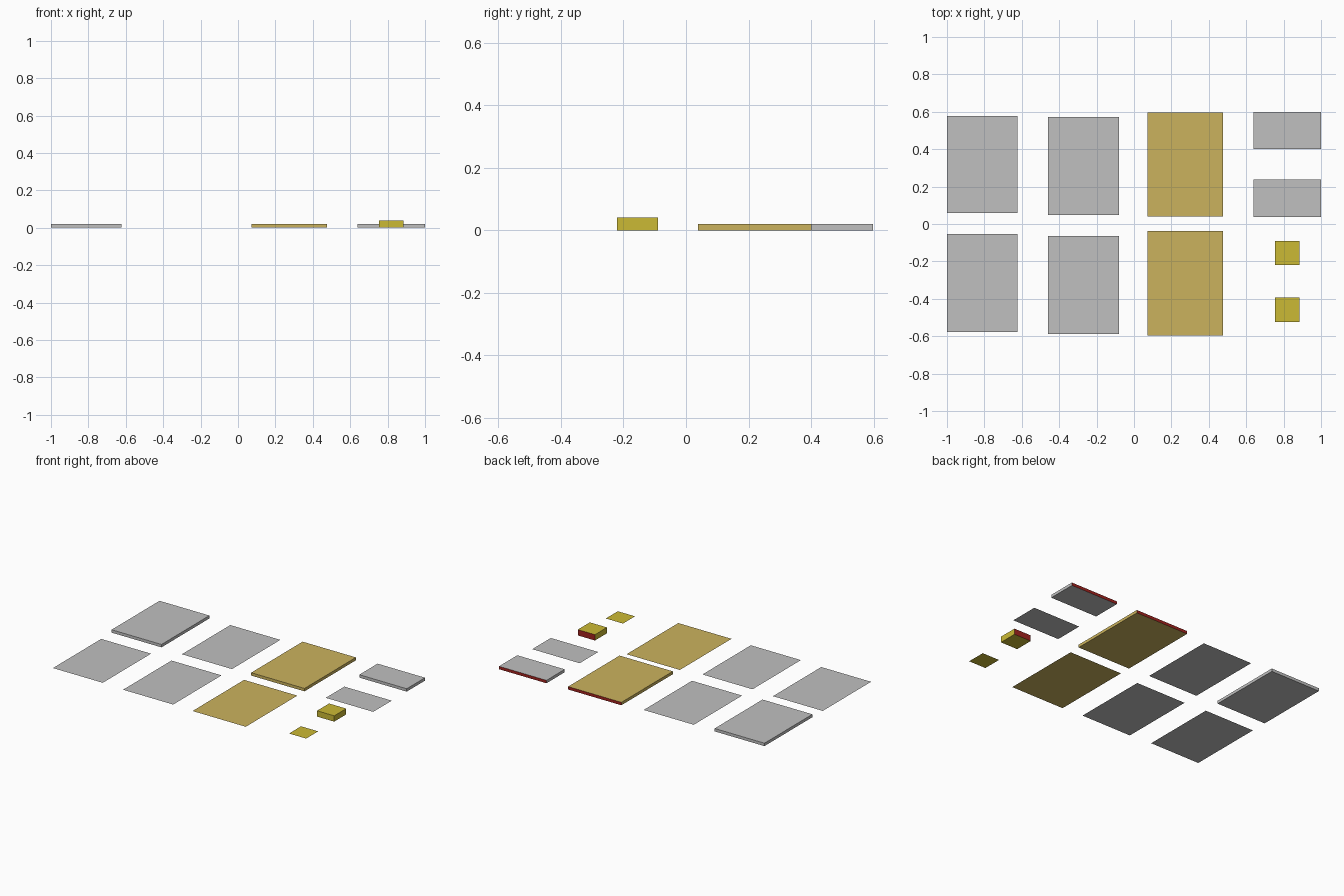
import bpy, bmesh

if "Cube" in bpy.data.objects:
    bpy.data.objects.remove(bpy.data.objects["Cube"])


def material(name, rgb):
    m = bpy.data.materials.new(name)
    m.diffuse_color = (*rgb, 1)
    m.use_nodes = True
    m.node_tree.nodes["Principled BSDF"].inputs["Base Color"].default_value = m.diffuse_color
    return m


GREY = material("light grey", (0.53, 0.53, 0.53))
GOLD = material("pale gold", (0.60, 0.45, 0.11))
YELLOW = material("yellow", (0.60, 0.49, 0.035))
RED = material("dark red", (0.36, 0.016, 0.013))


def finish(name, bm, mats):
    me = bpy.data.meshes.new(name)
    bm.to_mesh(me)
    bm.free()
    for m in mats:
        me.materials.append(m)
    ob = bpy.data.objects.new(name, me)
    bpy.context.collection.objects.link(ob)
    return ob


def sheet(name, x0, x1, y0, y1, mat):
    """Flat single-sided panel lying on the floor, facing up."""
    bm = bmesh.new()
    corners = ((x0, y0), (x1, y0), (x1, y1), (x0, y1))
    bm.faces.new([bm.verts.new((x, y, 0)) for x, y in corners])
    return finish(name, bm, [mat])


def slab(name, x0, x1, y0, y1, h, mat, back=None):
    """Closed box; its back face may take a second colour."""
    bm = bmesh.new()
    bmesh.ops.create_cube(bm, size=1)
    for v in bm.verts:
        v.co = ((x0 + x1) / 2 + v.co.x * (x1 - x0),
                (y0 + y1) / 2 + v.co.y * (y1 - y0),
                (v.co.z + 0.5) * h)
    bm.normal_update()
    for f in bm.faces:
        f.material_index = 1 if back and f.normal.y > 0.9 else 0
    return finish(name, bm, [mat, back] if back else [mat])


# Left column: raised panel and its flat partner
slab("left_panel_raised", -1.0, -0.622, 0.059, 0.578, 0.02, GREY)
sheet("left_panel_flat", -1.0, -0.622, -0.577, -0.054, GREY)

# Middle column: two flat panels
sheet("middle_panel_back", -0.46, -0.08, 0.049, 0.573, GREY)
sheet("middle_panel_front", -0.46, -0.08, -0.588, -0.064, GREY)

# Gold column: raised panel with red back edge, and flat panel
slab("gold_panel_raised", 0.073, 0.477, 0.039, 0.596, 0.02, GOLD, RED)
sheet("gold_panel_flat", 0.073, 0.477, -0.597, -0.038, GOLD)

# Right column: small grey panels
slab("small_panel_raised", 0.64, 1.0, 0.4, 0.598, 0.02, GREY, RED)
sheet("small_panel_flat", 0.64, 1.0, 0.037, 0.238, GREY)

# Yellow block and yellow tile
slab("yellow_block", 0.754, 0.884, -0.22, -0.09, 0.04, YELLOW, RED)
sheet("yellow_tile", 0.754, 0.884, -0.524, -0.394, YELLOW)
